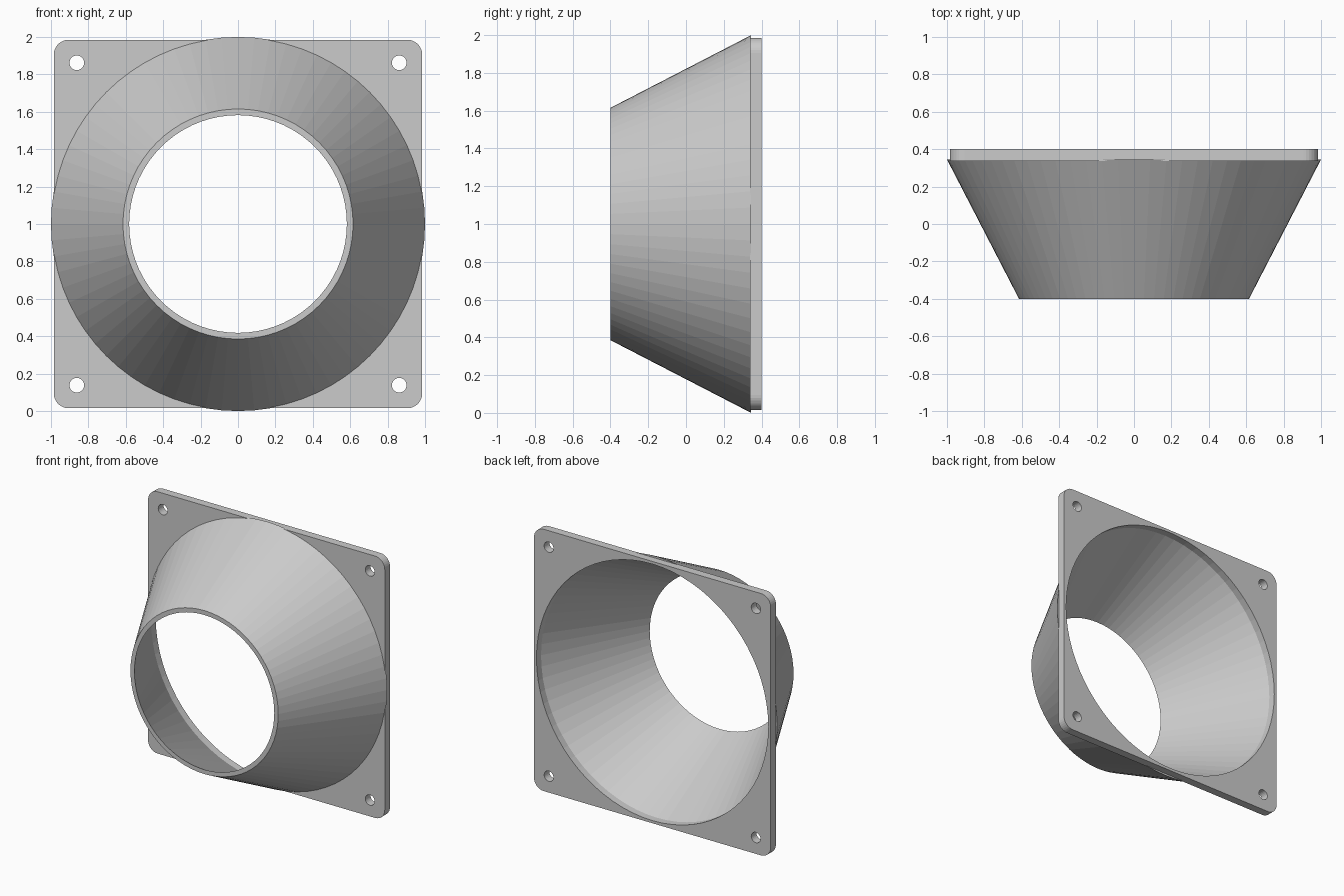
import bpy, bmesh
from math import sin, cos, tau
from mathutils import Vector

if "Cube" in bpy.data.objects:
    bpy.data.objects.remove(bpy.data.objects["Cube"])

CZ = 1.0                      # height of the duct axis
PLATE_Y0, PLATE_Y1 = 0.338, 0.40
SIDES = 72


def finish(name, bm):
    bmesh.ops.recalc_face_normals(bm, faces=bm.faces[:])
    mesh = bpy.data.meshes.new(name)
    bm.to_mesh(mesh)
    bm.free()
    ob = bpy.data.objects.new(name, mesh)
    bpy.context.collection.objects.link(ob)
    return ob


def arc(cx, cz, r, start, sweep, n, closed=False):
    steps = n if closed else n + 1
    return [(cx + r * cos(start + sweep * i / n), cz + r * sin(start + sweep * i / n))
            for i in range(steps)]


def add_loop(bm, pts):
    vs = [bm.verts.new((x, PLATE_Y0, z)) for x, z in pts]
    return [bm.edges.new((vs[i - 1], vs[i])) for i in range(len(vs))]


# Mounting plate: rounded square with a duct opening and four screw holes
half, rad, hole = 0.985, 0.08, 0.862
bm = bmesh.new()
outline = []
for i, (sx, sz) in enumerate([(1, 1), (-1, 1), (-1, -1), (1, -1)]):
    outline += arc(sx * (half - rad), CZ + sz * (half - rad), rad, i * tau / 4, tau / 4, 8)
edges = add_loop(bm, outline)
edges += add_loop(bm, arc(0, CZ, 0.965, 0, tau, SIDES, True))
for sx in (-1, 1):
    for sz in (-1, 1):
        edges += add_loop(bm, arc(sx * hole, CZ + sz * hole, 0.039, 0, tau, 24, True))
bmesh.ops.triangle_fill(bm, edges=edges, use_beauty=True, normal=Vector((0, -1, 0)))
ext = bmesh.ops.extrude_face_region(bm, geom=bm.faces[:], use_keep_orig=True)
bmesh.ops.translate(bm, vec=(0, PLATE_Y1 - PLATE_Y0, 0),
                    verts=[g for g in ext["geom"] if isinstance(g, bmesh.types.BMVert)])
finish("mounting_plate", bm)

# Tapered duct: thin wall profile (radius, y) revolved around the y axis
profile = [(0.615, -0.40), (1.0, 0.345), (0.965, 0.345), (0.582, -0.40)]
bm = bmesh.new()
rings = [[bm.verts.new((x, y, z)) for x, z in arc(0, CZ, r, 0, tau, SIDES, True)]
         for r, y in profile]
for k in range(len(rings)):
    a, b = rings[k - 1], rings[k]
    for i in range(SIDES):
        bm.faces.new((a[i - 1], a[i], b[i], b[i - 1]))
finish("tapered_duct", bm)
